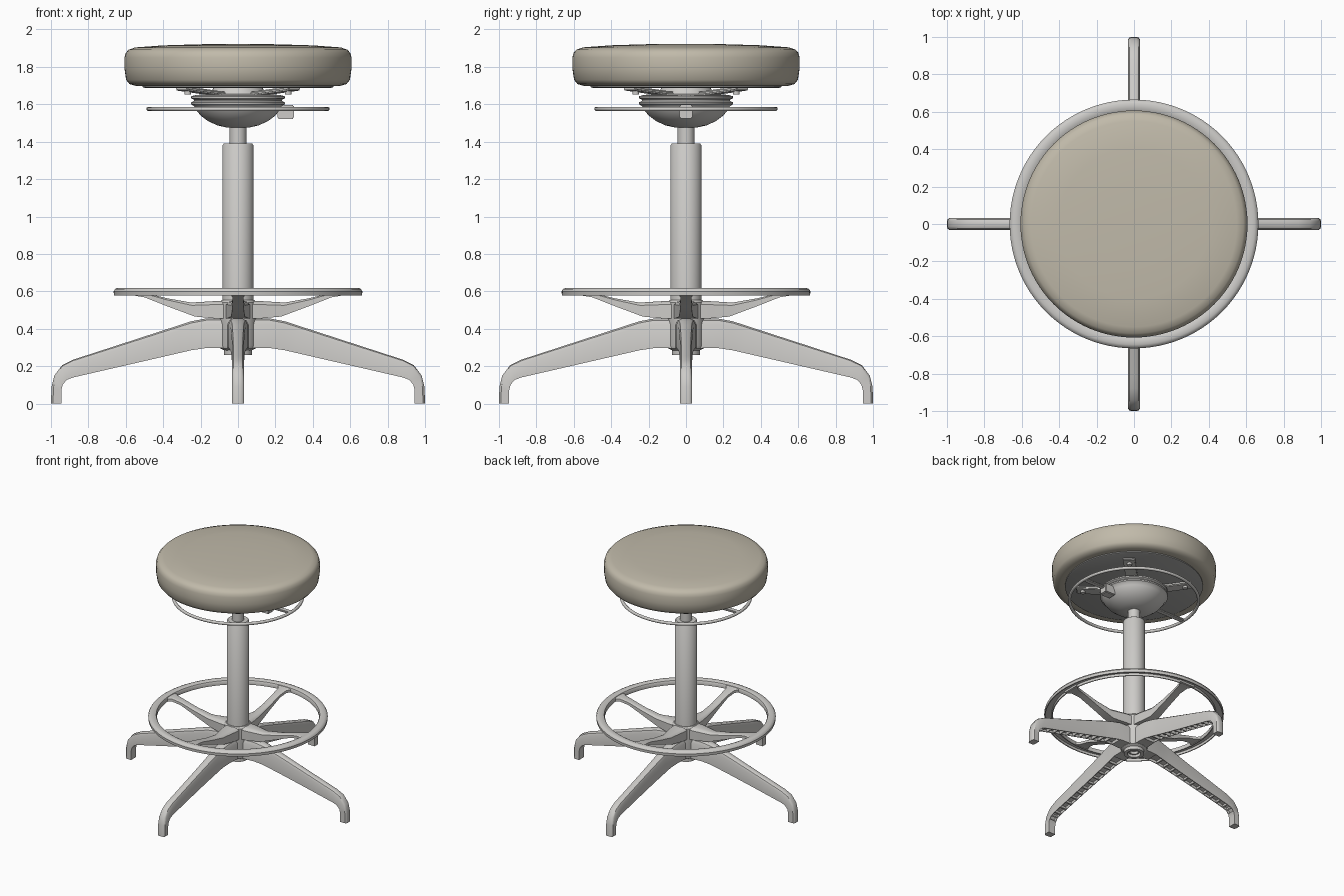
import bpy, bmesh, math
from mathutils import Matrix, Vector

cube = bpy.data.objects.get("Cube")
if cube:
    bpy.data.objects.remove(cube, do_unlink=True)


def material(name, rgb):
    m = bpy.data.materials.new(name)
    m.use_nodes = True
    m.diffuse_color = (*rgb, 1)
    m.node_tree.nodes["Principled BSDF"].inputs["Base Color"].default_value = (*rgb, 1)
    return m


METAL = material("pale grey metal", (0.61, 0.60, 0.58))
FABRIC = material("beige upholstery", (0.53, 0.49, 0.40))
UNDERSIDE = material("grey seat pan", (0.40, 0.40, 0.39))


def finish(name, bm, mat, angle=35):
    mesh = bpy.data.meshes.new(name)
    bm.to_mesh(mesh)
    bm.free()
    mesh.materials.append(mat)
    ob = bpy.data.objects.new(name, mesh)
    bpy.context.collection.objects.link(ob)
    bpy.ops.object.select_all(action='DESELECT')
    ob.select_set(True)
    bpy.context.view_layer.objects.active = ob
    bpy.ops.object.shade_smooth_by_angle(angle=math.radians(angle))
    return ob


def lathe(name, profile, mat, steps=64, closed=False, angle=35):
    """Revolve (radius, height) points around the z axis."""
    bm = bmesh.new()
    vs = [bm.verts.new((r, 0, z)) for r, z in profile]
    pairs = list(zip(vs, vs[1:])) + ([(vs[-1], vs[0])] if closed else [])
    edges = [bm.edges.new(p) for p in pairs]
    bmesh.ops.spin(bm, geom=vs + edges, cent=(0, 0, 0), axis=(0, 0, 1),
                   angle=math.tau, steps=steps)
    bmesh.ops.remove_doubles(bm, verts=bm.verts, dist=0.0005)
    bmesh.ops.recalc_face_normals(bm, faces=bm.faces)
    return finish(name, bm, mat, angle)


def arm(name, sections, turn, pockets=True):
    """Loft a rounded-top beam; sections are (top xz, bottom xz, half width)."""
    bm = bmesh.new()
    rings = []
    for top, bottom, w in sections:
        t, b = Vector((top[0], 0, top[1])), Vector((bottom[0], 0, bottom[1]))
        outline = [(-w, 1), (-w, .2), (-w * .8, .06), (-w * .45, 0),
                   (w * .45, 0), (w * .8, .06), (w, .2), (w, 1)]
        rings.append([bm.verts.new(t.lerp(b, f) + Vector((0, y, 0))) for y, f in outline])
    under = []
    n = len(rings[0])
    for a, b in zip(rings, rings[1:]):
        for i in range(n):
            j = (i + 1) % n
            f = bm.faces.new((a[i], a[j], b[j], b[i]))
            if i == n - 1:
                under.append(f)
    bm.faces.new(rings[0])
    bm.faces.new(rings[-1])
    bmesh.ops.recalc_face_normals(bm, faces=bm.faces)
    if pockets:  # ribbed hollow underside
        bmesh.ops.inset_individual(bm, faces=under[1:-2], thickness=0.007, depth=0)
        bmesh.ops.inset_individual(bm, faces=under[1:-2], thickness=0.001, depth=-0.02)
    bmesh.ops.transform(bm, matrix=Matrix.Rotation(turn, 4, 'Z'), verts=bm.verts)
    return finish(name, bm, METAL)


def box(name, centre, size, mat, tilt=0, turn=0, bevel=0.006):
    bm = bmesh.new()
    bmesh.ops.create_cube(bm, size=1)
    m = (Matrix.Rotation(turn, 4, 'Z') @ Matrix.Translation(centre)
         @ Matrix.Rotation(tilt, 4, 'Y') @ Matrix.Diagonal((*size, 1)))
    bmesh.ops.transform(bm, matrix=m, verts=bm.verts)
    bmesh.ops.bevel(bm, geom=bm.edges[:], offset=bevel, segments=2, affect='EDGES')
    return finish(name, bm, mat)


# Cushion and seat pan
lathe("seat_cushion", [(0, 1.70), (.50, 1.70), (.545, 1.698), (.58, 1.708), (.598, 1.73),
                       (.607, 1.79), (.607, 1.85), (.60, 1.875), (.585, 1.892), (.55, 1.904),
                       (.40, 1.915), (.20, 1.921), (0, 1.922)], FABRIC, 96, angle=60)
lathe("seat_pan", [(0, 1.688), (.50, 1.688), (.51, 1.692), (.51, 1.705), (0, 1.705)], UNDERSIDE, 96)

# Swivel housing under the seat
lathe("swivel_dome", [(0, 1.475), (.06, 1.476), (.11, 1.487), (.16, 1.51), (.20, 1.54),
                      (.228, 1.575), (.235, 1.59), (.25, 1.60), (.252, 1.61), (.235, 1.617),
                      (.235, 1.624), (.25, 1.632), (.25, 1.643), (.225, 1.65),
                      (.15, 1.655), (.13, 1.69), (0, 1.69)], METAL)

# Diagonal bracket arms with bolts
for i in range(4):
    a = math.radians(45 + 90 * i)
    box(f"bracket_arm_{i + 1}", (.28, 0, 1.67), (.30, .09, .022), METAL, -.10, a)
    bm = bmesh.new()
    bmesh.ops.create_cone(bm, cap_ends=True, segments=16, radius1=.018, radius2=.018, depth=.03,
                          matrix=Matrix.Rotation(a, 4, 'Z') @ Matrix.Translation((.38, 0, 1.668)))
    finish(f"bracket_bolt_{i + 1}", bm, METAL)

# Height adjustment ring and its spokes
tube = [(.478 + .012 * math.cos(k * math.tau / 10), 1.575 + .012 * math.sin(k * math.tau / 10))
        for k in range(10)]
lathe("adjuster_ring", tube, METAL, 80, closed=True, angle=60)
for side, turn in (("left", 0), ("right", math.pi)):
    box(f"adjuster_spoke_{side}", (.345, 0, 1.575), (.26, .045, .016), METAL, 0, turn)
box("release_lever", (.255, 0, 1.56), (.09, .07, .075), METAL)

# Column
lathe("piston", [(0, 1.36), (.045, 1.36), (.045, 1.50), (0, 1.50)], METAL, 32)
lathe("column", [(0, .40), (.083, .40), (.083, 1.38), (.076, 1.39), (0, 1.39)], METAL, 48)
lathe("base_hub", [(.05, .30), (.05, .26), (.075, .26), (.075, .285), (.095, .295),
                   (.10, .31), (.10, .54), (.088, .553), (.08, .553)], METAL, 48)
lathe("hub_socket", [(0, .30), (.03, .30), (.03, .275), (.042, .275), (.042, .31), (0, .31)], METAL, 32)

# Foot ring with hollow underside
lathe("foot_ring", [(.602, .578), (.60, .60), (.606, .612), (.62, .618), (.645, .618),
                    (.658, .612), (.665, .60), (.663, .578), (.655, .578), (.655, .598),
                    (.61, .598), (.61, .578)], METAL, 96, closed=True)

# Legs and foot ring spokes, four of each
leg = [((0, .455), (0, .295), .06), ((.17, .455), (.17, .297), .05)]
for k in range(11):
    t = k / 10
    leg.append(((.25 + .63 * t, .44 - .205 * t), (.25 + .63 * t, .285 - .145 * t),
                .031 + .009 * (1 - t) ** 3))
leg += [((.94, .205), (.915, .127), .031), ((.982, .15), (.937, .102), .031),
        ((.997, .09), (.945, .07), .031), ((1, 0), (.945, 0), .031)]
spoke = [((0, .55), (0, .455), .07), ((.12, .548), (.12, .455), .06),
         ((.25, .54), (.23, .465), .036), ((.38, .563), (.37, .517), .03),
         ((.50, .593), (.50, .568), .03), ((.57, .606), (.57, .58), .038),
         ((.615, .61), (.615, .583), .07)]
for i, where in enumerate(("left", "back", "right", "front")):
    arm(f"leg_{where}", leg, i * math.pi / 2)
    arm(f"foot_ring_spoke_{where}", spoke, i * math.pi / 2, pockets=False)
